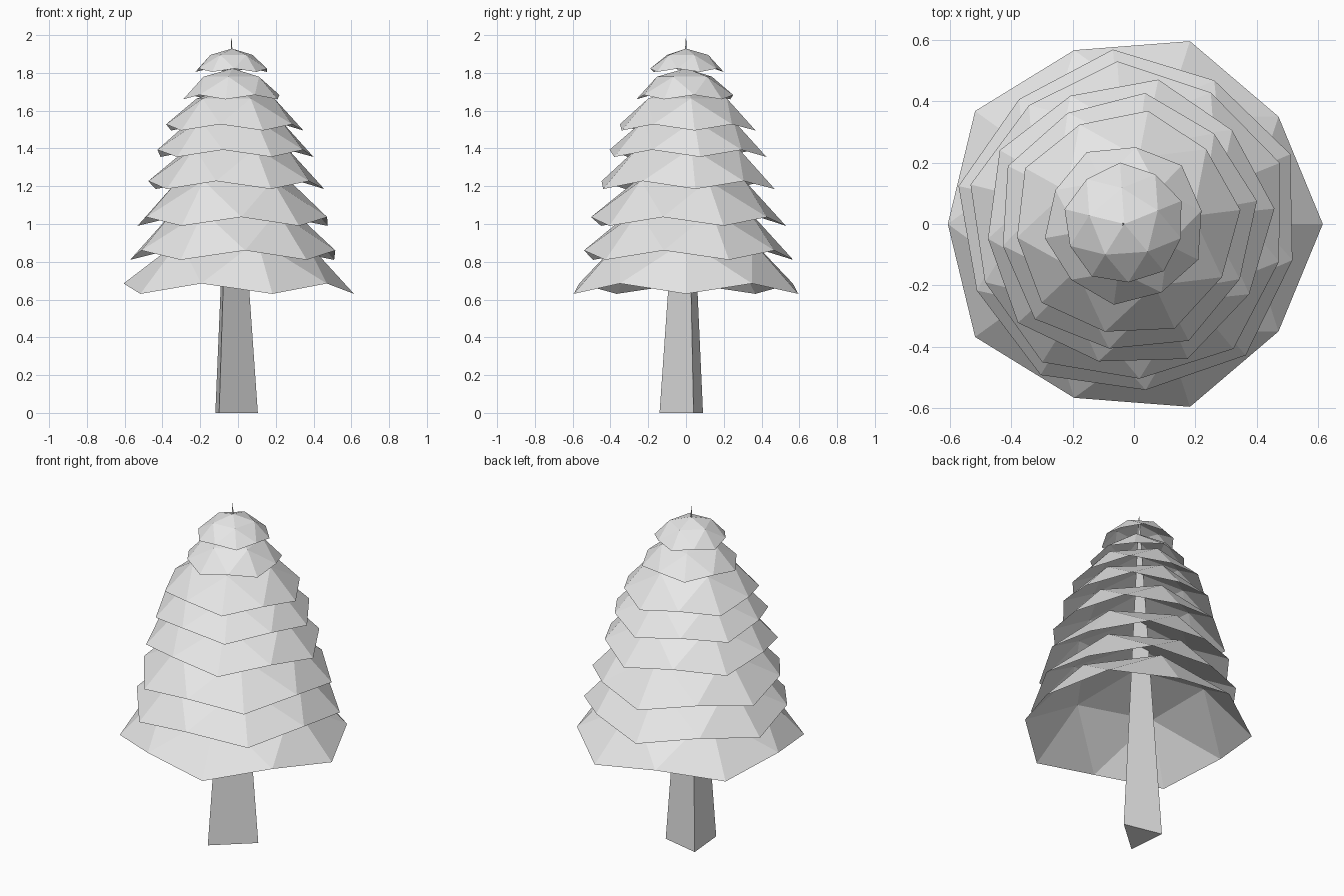
import bpy
import bmesh
from math import radians
from mathutils import Matrix

cube = bpy.data.objects.get("Cube")
if cube:
    bpy.data.objects.remove(cube, do_unlink=True)

GREY = (0.8, 0.8, 0.8, 1.0)
grey = bpy.data.materials.new("light grey")
grey.use_nodes = True
grey.diffuse_color = GREY
grey.node_tree.nodes["Principled BSDF"].inputs["Base Color"].default_value = GREY


def add_object(name, bm):
    mesh = bpy.data.meshes.new(name)
    bm.to_mesh(mesh)
    bm.free()
    mesh.materials.append(grey)
    obj = bpy.data.objects.new(name, mesh)
    bpy.context.collection.objects.link(obj)
    return obj


# Trunk: a three-sided spike running up through all the foliage
bm = bmesh.new()
tip = bm.verts.new((-0.035, 0, 2))
base = [bm.verts.new((x, y, 0)) for x, y in ((-0.10, -0.14), (0.105, 0.04), (-0.12, 0.09))]
for i in range(3):
    bm.faces.new((base[i], base[(i + 1) % 3], tip))
bm.faces.new(base[::-1])
add_object("trunk", bm)


# Foliage: open faceted caps, cut from a low-poly ball at its upper ring
RING_RADIUS, RING_HEIGHT = 0.894, 0.447


def foliage_layer(name, radius, rim_z, turn):
    size = radius / RING_RADIUS
    bm = bmesh.new()
    bmesh.ops.create_icosphere(bm, subdivisions=2, radius=1)
    lower = [v for v in bm.verts if v.co.z < RING_HEIGHT - 0.1]
    bmesh.ops.delete(bm, geom=lower, context='VERTS')
    centre = Matrix.Translation((-0.0175 * rim_z, 0, rim_z - RING_HEIGHT * size))
    bm.transform(centre @ Matrix.Rotation(radians(turn), 4, 'Z') @ Matrix.Scale(size, 4))
    add_object(name, bm)


# Rim radius, height of the lowest rim points, turn in degrees
layers = [
    (0.625, 0.63, 0), (0.57, 0.81, 23.5), (0.53, 0.99, 22), (0.48, 1.185, 6),
    (0.43, 1.355, 10), (0.375, 1.495, 7), (0.265, 1.66, 46), (0.2, 1.805, 22),
]
for number, (radius, rim_z, turn) in enumerate(layers, 1):
    foliage_layer(f"foliage_layer_{number}", radius, rim_z, turn)
